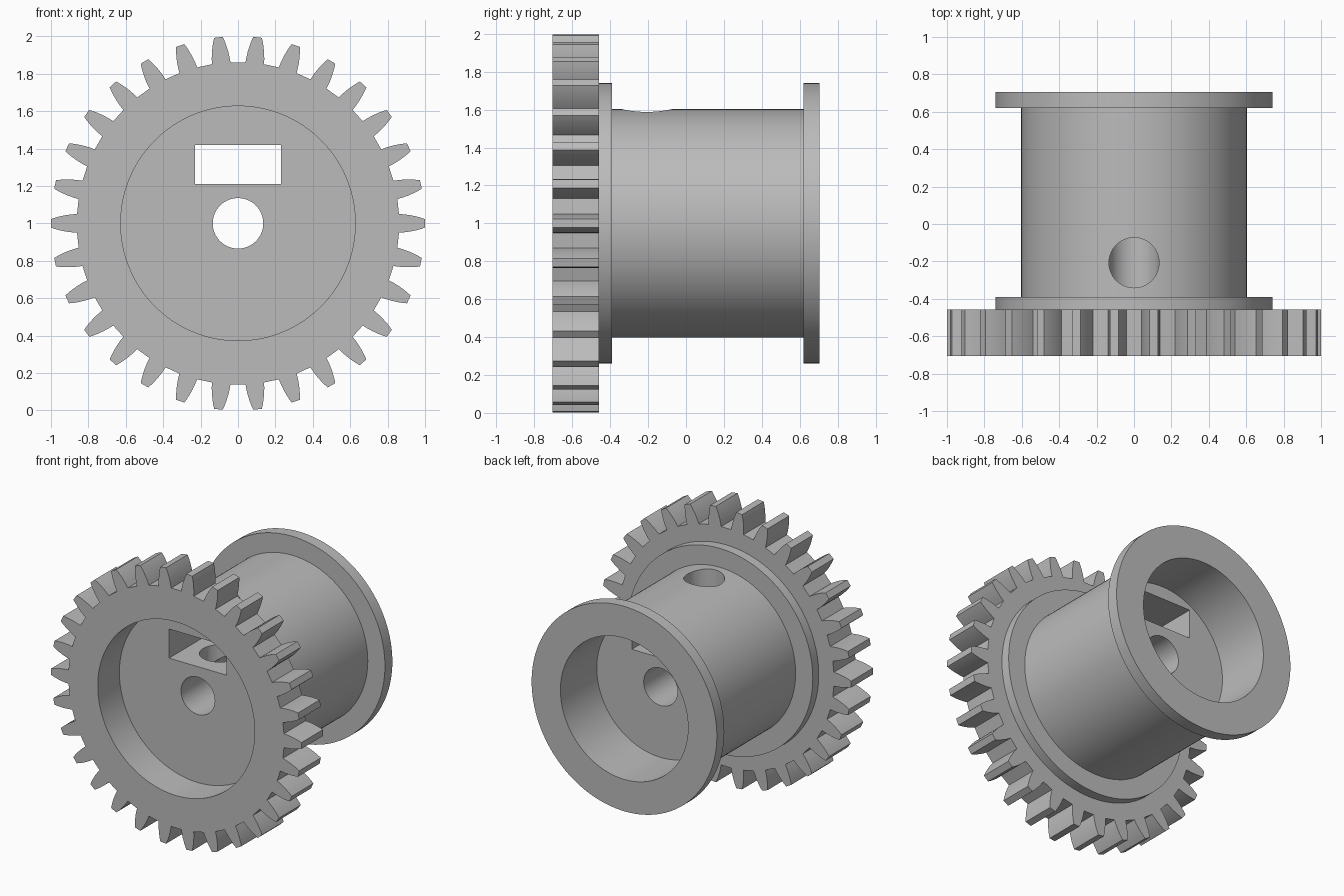
import bpy
import bmesh
from math import radians, pi, sin, cos, atan2
from mathutils import Matrix, Vector

if "Cube" in bpy.data.objects:
    bpy.data.objects.remove(bpy.data.objects["Cube"], do_unlink=True)

AXIS_Z = 1.0
TEETH = 30
GEAR_FRONT, GEAR_BACK = -0.705, -0.458
RECESS_R = 0.627

grey = bpy.data.materials.new("plain grey")
grey.use_nodes = True
colour = (0.5, 0.5, 0.5, 1.0)
grey.diffuse_color = colour
grey.node_tree.nodes["Principled BSDF"].inputs["Base Color"].default_value = colour


def make_object(name, bm):
    bmesh.ops.recalc_face_normals(bm, faces=bm.faces)
    mesh = bpy.data.meshes.new(name)
    bm.to_mesh(mesh)
    bm.free()
    mesh.materials.append(grey)
    obj = bpy.data.objects.new(name, mesh)
    bpy.context.collection.objects.link(obj)
    return obj


def select_only(obj):
    bpy.ops.object.select_all(action='DESELECT')
    obj.select_set(True)
    bpy.context.view_layer.objects.active = obj


def lathe(name, profile, steps=128):
    """Revolve a closed (radius, y) profile around the shaft axis."""
    bm = bmesh.new()
    verts = [bm.verts.new((r, y, AXIS_Z)) for r, y in profile]
    edges = [bm.edges.new((v, verts[i - 1])) for i, v in enumerate(verts)]
    bmesh.ops.spin(bm, geom=verts + edges, cent=(0, 0, AXIS_Z), axis=(0, 1, 0),
                   angle=2 * pi, steps=steps, use_duplicate=False)
    bmesh.ops.remove_doubles(bm, verts=bm.verts, dist=0.0001)
    return make_object(name, bm)


def cut(target, cutter):
    mod = target.modifiers.new("cut", 'BOOLEAN')
    mod.operation = 'DIFFERENCE'
    mod.solver = 'EXACT'
    mod.object = cutter
    select_only(target)
    bpy.ops.object.modifier_apply(modifier=mod.name)
    bpy.data.objects.remove(cutter, do_unlink=True)


# Flanged spool with a solid web, centre bore and open back
spool = lathe("flanged_spool", [
    (0.135, GEAR_BACK), (0.74, GEAR_BACK), (0.74, -0.39), (0.603, -0.39),
    (0.603, 0.62), (0.74, 0.62), (0.74, 0.705), (0.51, 0.705),
    (0.51, 0.29), (0.135, 0.29)])

# Nut slot through the web
bm = bmesh.new()
bmesh.ops.create_cube(bm, size=1.0, matrix=Matrix.LocRotScale(
    Vector((0, -0.1, 1.315)), None, Vector((0.46, 1.0, 0.21))))
cut(spool, make_object("slot_cutter", bm))

# Set screw hole from the top of the drum down to the bore
bm = bmesh.new()
bmesh.ops.create_cone(bm, cap_ends=True, segments=64, radius1=0.134, radius2=0.134,
                      depth=0.8, matrix=Matrix.Translation((0, -0.207, AXIS_Z + 0.4)))
cut(spool, make_object("screw_hole_cutter", bm))

# Toothed ring: one curved flank, mirrored and repeated around the axis
flank = [(0.862, 0.050), (0.89, 0.048), (0.92, 0.044),
         (0.95, 0.038), (0.98, 0.030), (1.0, 0.023)]
tooth = [(r, -w) for r, w in flank] + [(r, w) for r, w in reversed(flank)]
outline = []
for i in range(TEETH):
    for r, w in tooth:
        a = 2 * pi * i / TEETH + atan2(w, r)
        outline.append((r * cos(a), r * sin(a)))

count = len(outline)
bore = [(RECESS_R * cos(2 * pi * (i - 5.5) / count),
         RECESS_R * sin(2 * pi * (i - 5.5) / count)) for i in range(count)]
bm = bmesh.new()
loops = [[bm.verts.new((x, y, AXIS_Z + z)) for x, z in ring]
         for ring, y in ((outline, GEAR_FRONT), (outline, GEAR_BACK),
                         (bore, GEAR_BACK), (bore, GEAR_FRONT))]
for k, loop in enumerate(loops):
    other = loops[(k + 1) % len(loops)]
    for i in range(count):
        j = (i + 1) % count
        bm.faces.new((loop[i], loop[j], other[j], other[i]))
gear = make_object("gear_ring", bm)

for obj in (spool, gear):
    select_only(obj)
    bpy.ops.object.shade_smooth_by_angle(angle=radians(25))
